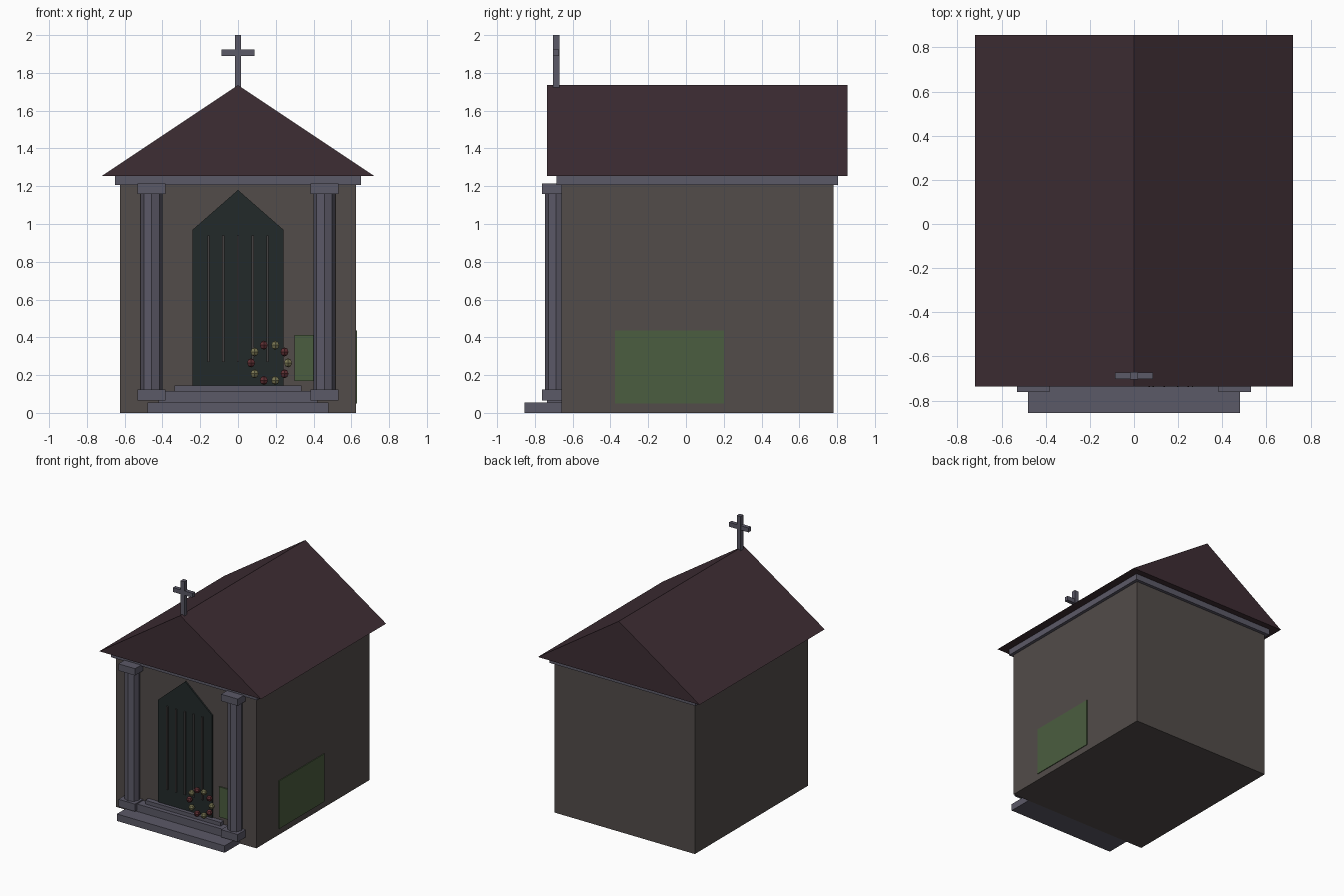
import bpy, bmesh
from math import cos, sin, pi

if "Cube" in bpy.data.objects:
    bpy.data.objects.remove(bpy.data.objects["Cube"])


def material(name, rgb):
    m = bpy.data.materials.new(name)
    m.diffuse_color = (*rgb, 1)
    m.use_nodes = True
    m.node_tree.nodes["Principled BSDF"].inputs["Base Color"].default_value = m.diffuse_color
    return m


WALL = material("wall_stone", (0.085, 0.072, 0.068))
TRIM = material("trim_stone", (0.105, 0.10, 0.135))
ROOF = material("roof_slate", (0.048, 0.026, 0.034))
DOOR = material("door_iron", (0.016, 0.023, 0.023))
BAR = material("bar_iron", (0.06, 0.055, 0.055))
MOSS = material("moss", (0.07, 0.11, 0.05))
RED = material("red_flower", (0.12, 0.03, 0.035))
OLIVE = material("pale_flower", (0.20, 0.19, 0.09))


def finish(name, bm, mat):
    bmesh.ops.recalc_face_normals(bm, faces=bm.faces)
    me = bpy.data.meshes.new(name)
    bm.to_mesh(me)
    bm.free()
    me.materials.append(mat)
    ob = bpy.data.objects.new(name, me)
    bpy.context.collection.objects.link(ob)
    return ob


def box(name, x, y, z, mat):
    """Box from (min, max) ranges."""
    bm = bmesh.new()
    bmesh.ops.create_cube(bm, size=1)
    for v in bm.verts:
        v.co = [(a + b) / 2 + c * (b - a) for (a, b), c in zip((x, y, z), v.co)]
    return finish(name, bm, mat)


def prism(name, profile, y0, y1, mat):
    """Front (x, z) outline extruded along y."""
    bm = bmesh.new()
    face = bm.faces.new([bm.verts.new((x, y0, z)) for x, z in profile])
    new = bmesh.ops.extrude_face_region(bm, geom=[face])["geom"]
    bmesh.ops.translate(bm, vec=(0, y1 - y0, 0),
                        verts=[g for g in new if isinstance(g, bmesh.types.BMVert)])
    return finish(name, bm, mat)


# Main building
box("walls", (-0.625, 0.625), (-0.66, 0.78), (0, 1.22), WALL)
box("cornice", (-0.65, 0.65), (-0.685, 0.805), (1.207, 1.257), TRIM)
prism("roof", [(-0.72, 1.255), (0.72, 1.255), (0, 1.735)], -0.735, 0.855, ROOF)

# Roof cross
box("cross_upright", (-0.017, 0.017), (-0.705, -0.67), (1.72, 2.0), TRIM)
box("cross_arm", (-0.087, 0.087), (-0.703, -0.672), (1.89, 1.925), TRIM)

# Steps and threshold
box("lower_step", (-0.48, 0.48), (-0.855, -0.64), (0, 0.056), TRIM)
box("upper_step", (-0.42, 0.42), (-0.735, -0.64), (0.056, 0.116), TRIM)
box("threshold", (-0.335, 0.335), (-0.70, -0.64), (0.116, 0.146), TRIM)

# Columns: octagonal shafts with square base and capital
for side, cx in (("left", -0.457), ("right", 0.457)):
    bm = bmesh.new()
    bmesh.ops.create_cone(bm, cap_ends=True, segments=8, radius1=0.058,
                          radius2=0.058, depth=1.06)
    bmesh.ops.translate(bm, verts=bm.verts, vec=(cx, -0.688, 0.645))
    finish(side + "_column_shaft", bm, TRIM)
    for part, z in (("base", (0.065, 0.125)), ("capital", (1.16, 1.215))):
        box(f"{side}_column_{part}", (cx - 0.074, cx + 0.074), (-0.762, -0.614), z, TRIM)

# Pointed door with bars
prism("door", [(-0.24, 0.14), (0.24, 0.14), (0.24, 0.97), (0, 1.18), (-0.24, 0.97)],
      -0.672, -0.64, DOOR)
for i in range(5):
    x = (i - 2) * 0.078
    box("door_bar", (x - 0.006, x + 0.006), (-0.682, -0.668), (0.27, 0.94), BAR)

# Wreath: ring of alternating faceted flowers
for i in range(10):
    a = i * pi / 5
    bm = bmesh.new()
    bmesh.ops.create_uvsphere(bm, u_segments=6, v_segments=4, radius=0.024)
    bmesh.ops.translate(bm, verts=bm.verts,
                        vec=(0.167 + 0.098 * cos(a), -0.715, 0.265 + 0.098 * sin(a)))
    finish("wreath_flower", bm, RED if i % 2 else OLIVE)

# Moss patches
box("side_moss", (0.61, 0.631), (-0.375, 0.20), (0.05, 0.435), MOSS)
box("front_moss", (0.30, 0.50), (-0.671, -0.64), (0.17, 0.413), MOSS)
